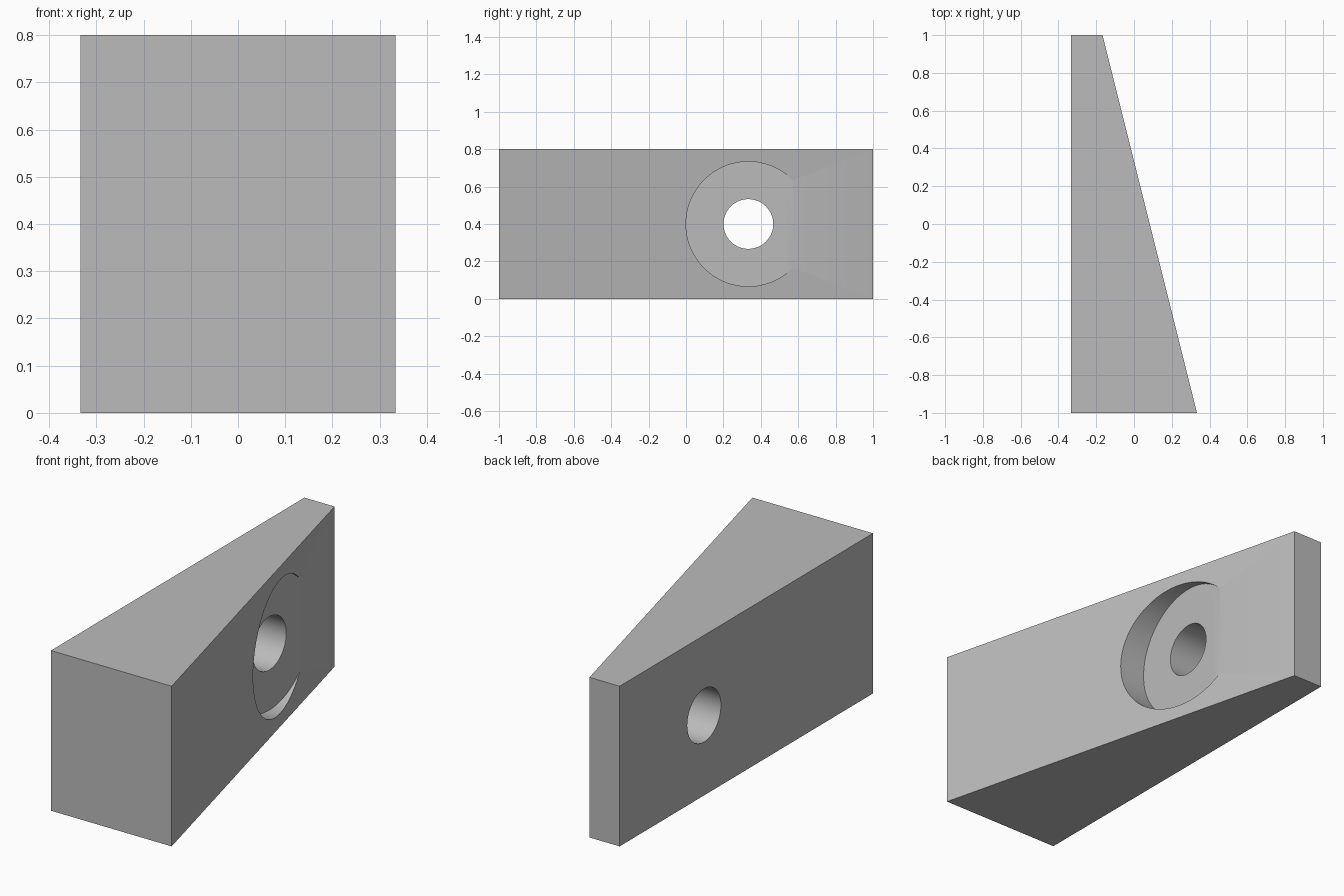
import bpy, bmesh, math
from mathutils import Matrix

cube = bpy.data.objects.get("Cube")
if cube:
    bpy.data.objects.remove(cube, do_unlink=True)

grey = bpy.data.materials.new("plain grey")
grey.use_nodes = True
colour = (0.5, 0.5, 0.5, 1)
grey.diffuse_color = colour
grey.node_tree.nodes["Principled BSDF"].inputs["Base Color"].default_value = colour


def add_object(name, bm):
    mesh = bpy.data.meshes.new(name)
    bmesh.ops.recalc_face_normals(bm, faces=bm.faces)
    bm.to_mesh(mesh)
    bm.free()
    mesh.materials.append(grey)
    obj = bpy.data.objects.new(name, mesh)
    bpy.context.collection.objects.link(obj)
    return obj


def cylinder_cutter(name, radius, x0, x1):
    """Cylinder along x through the hole centre."""
    bm = bmesh.new()
    place = Matrix.Translation(((x0 + x1) / 2, 1 / 3, 0.4)) @ Matrix.Rotation(math.pi / 2, 4, "Y")
    bmesh.ops.create_cone(bm, cap_ends=True, segments=96, radius1=radius,
                          radius2=radius, depth=x1 - x0, matrix=place)
    obj = add_object(name, bm)
    obj.hide_render = True
    return obj


# Wedge block: top profile extruded upward
bm = bmesh.new()
profile = [(-1 / 3, -1), (1 / 3, -1), (-1 / 6, 1), (-1 / 3, 1)]
base = bm.faces.new([bm.verts.new((x, y, 0)) for x, y in profile])
top = bmesh.ops.extrude_face_region(bm, geom=[base])
bmesh.ops.translate(bm, vec=(0, 0, 0.8),
                    verts=[v for v in top["geom"] if isinstance(v, bmesh.types.BMVert)])
wedge = add_object("wedge_block", bm)

# Counterbore with a flat floor, and the through hole
cutters = [cylinder_cutter("counterbore_cutter", 1 / 3, -0.06, 0.6),
           cylinder_cutter("hole_cutter", 0.133, -0.6, 0.6)]
bpy.context.view_layer.objects.active = wedge
for cutter in cutters:
    cut = wedge.modifiers.new(cutter.name, "BOOLEAN")
    cut.object = cutter
    cut.operation = "DIFFERENCE"
    cut.solver = "EXACT"
    bpy.ops.object.modifier_apply(modifier=cut.name)
for cutter in cutters:
    bpy.data.objects.remove(cutter, do_unlink=True)

# Smooth bores with sharp edges
bpy.ops.object.select_all(action="DESELECT")
wedge.select_set(True)
bpy.ops.object.shade_smooth_by_angle(angle=math.radians(30))
